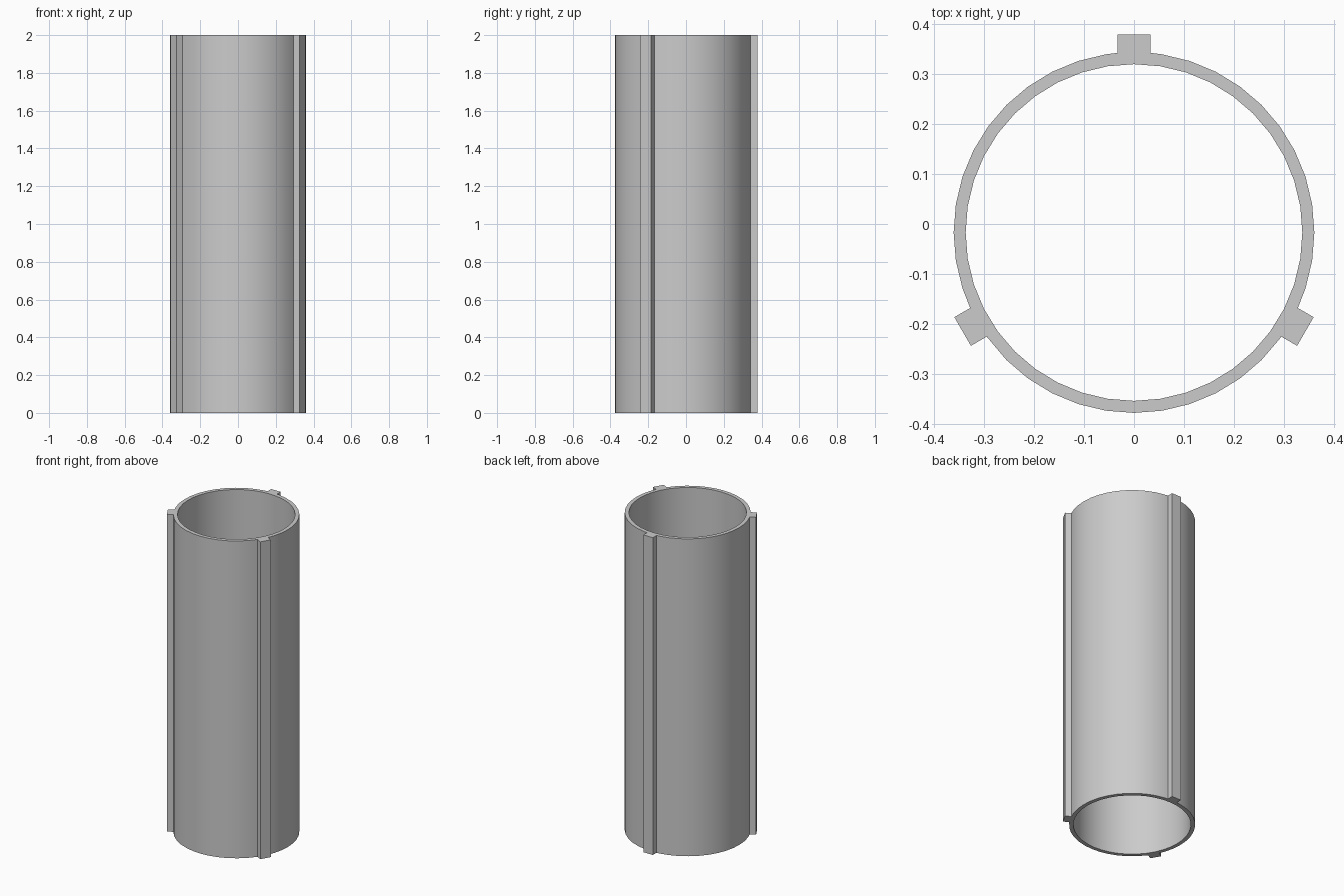
import bpy, bmesh, math
from mathutils import Matrix, Vector

if "Cube" in bpy.data.objects:
    bpy.data.objects.remove(bpy.data.objects["Cube"])

OUTER, INNER, RIB_R, RIB_HALF = 0.36, 0.336, 0.395, 0.033
CENTRE_Y, HEIGHT, STEPS = -0.017, 2.0, 40

grey = bpy.data.materials.new("plain grey")
grey.diffuse_color = (0.6, 0.6, 0.6, 1)
grey.use_nodes = True
grey.node_tree.nodes["Principled BSDF"].inputs["Base Color"].default_value = grey.diffuse_color


def polar(radius, angle):
    return Vector((radius * math.cos(angle), radius * math.sin(angle), 0))


# Outer outline: three ribs joined by arcs
base = math.sqrt(OUTER ** 2 - RIB_HALF ** 2)
outline = []
step = 2 * math.pi / STEPS
for rib_angle in (90, 210, 330):
    turn = Matrix.Rotation(math.radians(rib_angle), 3, 'Z')
    for r, side in ((base, -1), (RIB_R, -1), (RIB_R, 1), (base, 1)):
        outline.append(turn @ Vector((r, side * RIB_HALF, 0)))
    for i in range(STEPS * 2):
        offset = i * step - math.radians(rib_angle)
        if math.radians(6) < offset < math.radians(114):
            outline.append(polar(OUTER, i * step))
bore = [polar(INNER, i * step) for i in range(STEPS)]

# Ribbed tube: fill the ring between outlines, then extrude upward
bm = bmesh.new()
edges = []
for loop in (outline, bore):
    verts = [bm.verts.new(p + Vector((0, CENTRE_Y, 0))) for p in loop]
    edges += [bm.edges.new((v, verts[(i + 1) % len(verts)])) for i, v in enumerate(verts)]
bmesh.ops.triangle_fill(bm, use_beauty=True, edges=edges)
result = bmesh.ops.extrude_face_region(bm, geom=bm.faces[:], use_keep_orig=True)
top = [g for g in result["geom"] if isinstance(g, bmesh.types.BMVert)]
bmesh.ops.translate(bm, verts=top, vec=(0, 0, HEIGHT))
bmesh.ops.recalc_face_normals(bm, faces=bm.faces[:])

mesh = bpy.data.meshes.new("ribbed_tube")
bm.to_mesh(mesh)
bm.free()
mesh.materials.append(grey)
tube = bpy.data.objects.new("ribbed_tube", mesh)
bpy.context.collection.objects.link(tube)
bpy.context.view_layer.objects.active = tube
tube.select_set(True)
bpy.ops.object.shade_smooth_by_angle(angle=math.radians(30))
